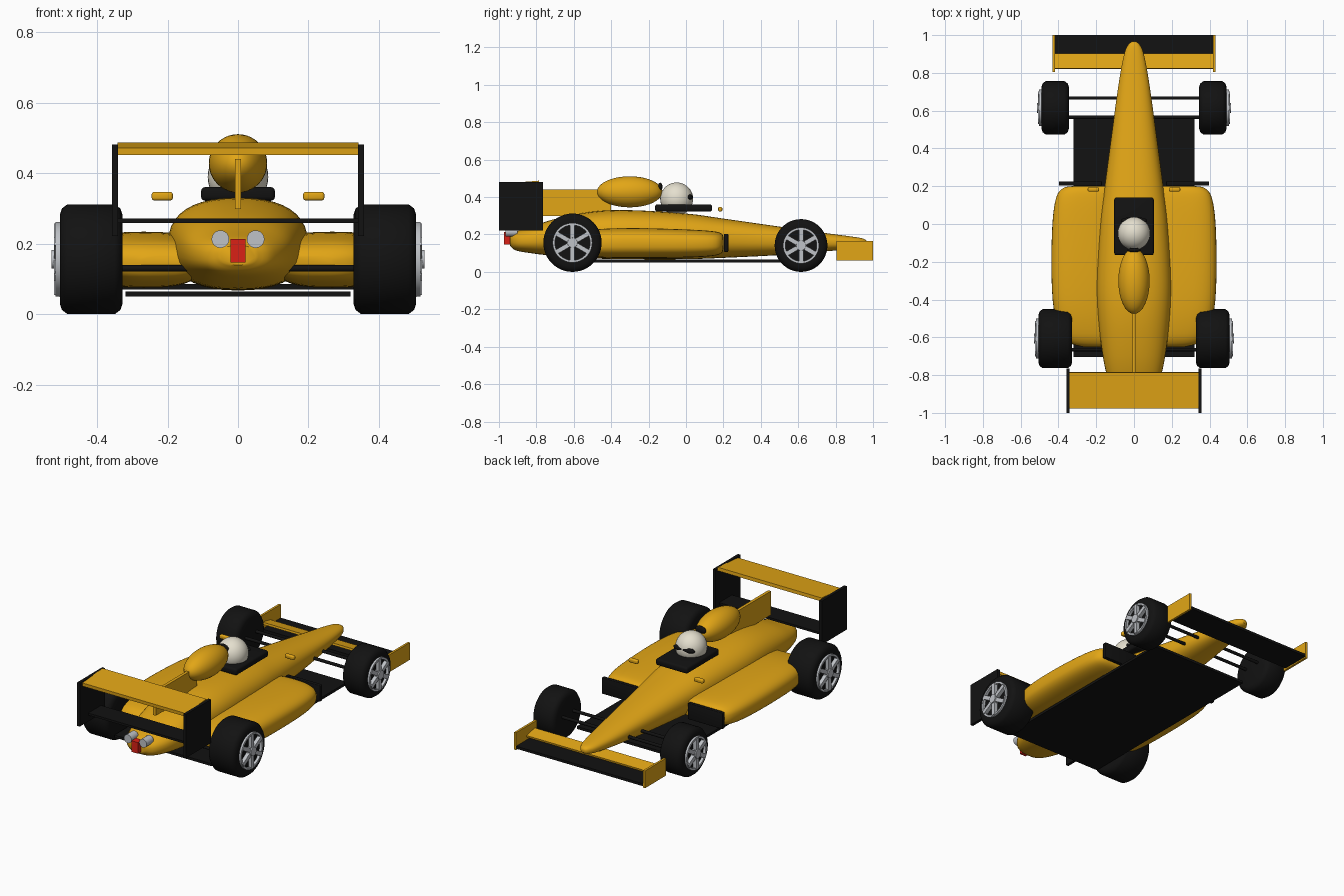
import bpy, bmesh, math
from mathutils import Matrix, Vector

if "Cube" in bpy.data.objects:
    bpy.data.objects.remove(bpy.data.objects["Cube"])


def material(name, rgb):
    m = bpy.data.materials.new(name)
    m.diffuse_color = (*rgb, 1)
    m.use_nodes = True
    m.node_tree.nodes["Principled BSDF"].inputs["Base Color"].default_value = m.diffuse_color
    return m


YELLOW = material("racing yellow", (0.76, 0.38, 0.008))
BLACK = material("black", (0.006, 0.006, 0.006))
SILVER = material("silver", (0.52, 0.54, 0.57))
CREAM = material("cream", (0.78, 0.74, 0.62))
RED = material("red", (0.7, 0.015, 0.008))


def finish(name, bm, mat, smooth=True):
    bmesh.ops.recalc_face_normals(bm, faces=bm.faces)
    me = bpy.data.meshes.new(name)
    bm.to_mesh(me)
    bm.free()
    me.materials.append(mat)
    ob = bpy.data.objects.new(name, me)
    bpy.context.collection.objects.link(ob)
    if smooth:
        bpy.ops.object.select_all(action='DESELECT')
        ob.select_set(True)
        bpy.context.view_layer.objects.active = ob
        bpy.ops.object.shade_smooth_by_angle(angle=math.radians(40))
    return ob


def box(name, mat, x, y, z, bevel=0.0, tilt=0.0):
    """Box from (min, max) ranges, optionally tilted about its x axis."""
    c = Vector([(r[0] + r[1]) / 2 for r in (x, y, z)])
    s = [r[1] - r[0] for r in (x, y, z)]
    bm = bmesh.new()
    bmesh.ops.create_cube(bm, size=1, matrix=Matrix.Diagonal((*s, 1)))
    if bevel:
        bmesh.ops.bevel(bm, geom=bm.edges[:], offset=bevel, segments=3,
                        profile=0.5, affect='EDGES')
    bm.transform(Matrix.Translation(c) @ Matrix.Rotation(tilt, 4, 'X'))
    return finish(name, bm, mat, bevel > 0)


def ellipsoid(name, mat, centre, radii):
    bm = bmesh.new()
    bmesh.ops.create_uvsphere(bm, u_segments=32, v_segments=20, radius=1)
    bm.transform(Matrix.Translation(centre) @ Matrix.Diagonal((*radii, 1)))
    return finish(name, bm, mat)


def rod(name, mat, a, b, r, seg=12):
    a, b = Vector(a), Vector(b)
    bm = bmesh.new()
    bmesh.ops.create_cone(bm, cap_ends=True, segments=seg, radius1=r, radius2=r,
                          depth=(b - a).length)
    turn = (b - a).to_track_quat('Z', 'Y').to_matrix().to_4x4()
    bm.transform(Matrix.Translation((a + b) / 2) @ turn)
    return finish(name, bm, mat)


def spline(keys, steps):
    """Catmull-Rom interpolation through tuples."""
    out = []
    for i in range(len(keys) - 1):
        p0, p1, p2 = keys[max(i - 1, 0)], keys[i], keys[i + 1]
        p3 = keys[min(i + 2, len(keys) - 1)]
        for k in range(steps):
            t = k / steps
            out.append([0.5 * (2 * b + (c - a) * t + (2 * a - 5 * b + 4 * c - d) * t * t
                               + (3 * b - a - 3 * c + d) * t ** 3)
                        for a, b, c, d in zip(p0, p1, p2, p3)])
    return out + [list(keys[-1])]


def loft(name, mat, keys, power, seg=40, steps=4):
    """Skin superellipse sections given as (y, x min, x max, z min, z max)."""
    bm = bmesh.new()
    rings = []
    for y, x0, x1, z0, z1 in spline(keys, steps):
        ring = []
        for i in range(seg):
            a = 2 * math.pi * i / seg
            c, s = math.cos(a), math.sin(a)
            u = math.copysign(abs(c) ** (2 / power), c)
            v = math.copysign(abs(s) ** (2 / power), s)
            ring.append(bm.verts.new(((x0 + x1) / 2 + u * (x1 - x0) / 2, y,
                                      (z0 + z1) / 2 + v * (z1 - z0) / 2)))
        rings.append(ring)
    for p, q in zip(rings, rings[1:]):
        for i in range(seg):
            j = (i + 1) % seg
            bm.faces.new((p[i], p[j], q[j], q[i]))
    bm.faces.new(rings[0])
    bm.faces.new(rings[-1])
    return finish(name, bm, mat)


# Main body: (y, half width, bottom, top)
BODY = [(0.965, 0.012, 0.145, 0.165), (0.95, 0.03, 0.135, 0.177), (0.9, 0.052, 0.125, 0.187),
        (0.75, 0.08, 0.11, 0.207), (0.5, 0.115, 0.09, 0.242), (0.2, 0.155, 0.075, 0.285),
        (0.0, 0.18, 0.068, 0.312), (-0.3, 0.198, 0.068, 0.33), (-0.5, 0.19, 0.072, 0.322),
        (-0.7, 0.165, 0.085, 0.283), (-0.83, 0.135, 0.1, 0.24), (-0.91, 0.095, 0.115, 0.215),
        (-0.94, 0.05, 0.14, 0.195)]
loft("body", YELLOW, [(y, -w, w, b, t) for y, w, b, t in BODY], 2.4)

# Side pods: (y, outer x, bottom, top)
POD = [(0.2, 0.33, 0.125, 0.185), (0.19, 0.375, 0.1, 0.205), (0.14, 0.412, 0.085, 0.218),
       (0.0, 0.432, 0.077, 0.227), (-0.25, 0.437, 0.075, 0.234), (-0.45, 0.425, 0.077, 0.23),
       (-0.58, 0.385, 0.09, 0.212), (-0.63, 0.34, 0.105, 0.19), (-0.65, 0.27, 0.13, 0.165)]
for s, side in ((1, "right"), (-1, "left")):
    loft(side + "_side_pod", YELLOW,
         [(y, *sorted((s * 0.1, s * o)), b, t) for y, o, b, t in POD], 2.8)

# Floor
box("floor", BLACK, (-0.32, 0.32), (-0.705, 0.57), (0.05, 0.065))

# Cockpit, driver and air intake
box("cockpit_surround", BLACK, (-0.105, 0.105), (-0.165, 0.14), (0.322, 0.361), 0.012)
ellipsoid("helmet", CREAM, (0, -0.05, 0.39), (0.086, 0.088, 0.088))
ellipsoid("visor", BLACK, (0, 0.018, 0.4), (0.07, 0.019, 0.019))
ellipsoid("airbox", YELLOW, (0, -0.301, 0.428), (0.083, 0.175, 0.083))
ellipsoid("intake_mouth", BLACK, (0, -0.138, 0.455), (0.035, 0.012, 0.022))
box("engine_fin", YELLOW, (-0.009, 0.009), (-0.785, -0.4), (0.298, 0.44))

# Rear wing
box("rear_wing_plane", YELLOW, (-0.342, 0.342), (-0.975, -0.785), (0.46, 0.48), 0.0, 0.08)
box("rear_wing_lower_plane", BLACK, (-0.342, 0.342), (-0.92, -0.8), (0.259, 0.272))

# Front wing
box("front_wing_plane", BLACK, (-0.42, 0.42), (0.825, 1.0), (0.07, 0.085))
box("front_wing_flap", YELLOW, (-0.42, 0.42), (0.822, 0.902), (0.107, 0.119), 0.0, -0.2)

# Tail light and exhausts
box("tail_light", RED, (-0.021, 0.021), (-0.972, -0.93), (0.147, 0.213))


def wheel(label, s, y, r, x_in, x_out, rim):
    """Tyre with a spoked rim on its outer face."""
    bm = bmesh.new()
    # tyre profile revolved about the axle: (x, radius)
    prof = [(x_in, 0), (x_in, r - 0.03), (x_in + 0.006, r - 0.012), (x_in + 0.022, r),
            (x_out - 0.022, r), (x_out - 0.006, r - 0.012), (x_out, r - 0.03),
            (x_out, rim), (x_out - 0.006, rim), (x_out - 0.006, 0)]
    vs = [bm.verts.new((x, 0, q)) for x, q in prof]
    es = [bm.edges.new(e) for e in zip(vs, vs[1:])]
    bmesh.ops.spin(bm, geom=vs + es, cent=(0, 0, 0), axis=(1, 0, 0),
                   angle=2 * math.pi, steps=48)
    bmesh.ops.remove_doubles(bm, verts=bm.verts, dist=1e-5)
    place = Matrix.Translation((0, y, r)) @ Matrix.Diagonal((s, 1, 1, 1))
    bm.transform(place)
    finish(label + "_tyre", bm, BLACK)

    # rim ring, six spokes and hub
    bm = bmesh.new()
    prof = [(x_out - 0.004, rim), (x_out + 0.012, rim), (x_out + 0.012, rim - 0.012),
            (x_out - 0.004, rim - 0.012)]
    vs = [bm.verts.new((x, 0, q)) for x, q in prof]
    es = [bm.edges.new((vs[i], vs[(i + 1) % 4])) for i in range(4)]
    bmesh.ops.spin(bm, geom=vs + es, cent=(0, 0, 0), axis=(1, 0, 0),
                   angle=2 * math.pi, steps=48)
    bmesh.ops.remove_doubles(bm, verts=bm.verts, dist=1e-5)
    for i in range(6):
        m = Matrix.Rotation(i * math.pi / 3, 4, 'X') @ Matrix.Translation(
            (x_out + 0.006, 0, rim * 0.5)) @ Matrix.Diagonal((0.022, 0.024, rim * 0.92, 1))
        bmesh.ops.create_cube(bm, size=1, matrix=m)
    bmesh.ops.create_cone(bm, cap_ends=True, segments=24, radius1=0.03, radius2=0.026,
                          depth=0.03, matrix=Matrix.Translation((x_out + 0.008, 0, 0))
                          @ Matrix.Rotation(math.pi / 2, 4, 'Y'))
    bm.transform(place)
    finish(label + "_rim", bm, SILVER)


# Paired parts
for s, side in ((1, "right"), (-1, "left")):
    def sx(a, b):
        return tuple(sorted((s * a, s * b)))
    wheel(side + "_rear_wheel", s, -0.607, 0.156, 0.328, 0.506, 0.106)
    wheel(side + "_front_wheel", s, 0.615, 0.141, 0.345, 0.49, 0.096)
    box(side + "_rear_wing_endplate", BLACK, sx(0.341, 0.358), (-1.0, -0.765), (0.222, 0.481))
    box(side + "_front_wing_endplate", YELLOW, sx(0.418, 0.431), (0.805, 1.0), (0.062, 0.165))
    box(side + "_pod_deflector", BLACK, sx(0.17, 0.398), (0.203, 0.226), (0.107, 0.203), 0.004)
    box(side + "_mirror", YELLOW, sx(0.185, 0.245), (0.172, 0.194), (0.323, 0.347), 0.007)
    rod(side + "_exhaust", SILVER, (s * 0.05, -0.9, 0.213), (s * 0.05, -0.965, 0.213), 0.025, 24)
    # suspension arms
    for n, (y, z) in enumerate(((0.667, 0.15), (0.565, 0.15))):
        rod(f"{side}_front_arm_{n + 1}", BLACK, (s * 0.05, y, z), (s * 0.37, y, z), 0.009)
    for n, (y, z) in enumerate(((-0.665, 0.13), (-0.56, 0.18))):
        rod(f"{side}_rear_arm_{n + 1}", BLACK, (s * 0.1, y, z), (s * 0.36, y, z), 0.009)
